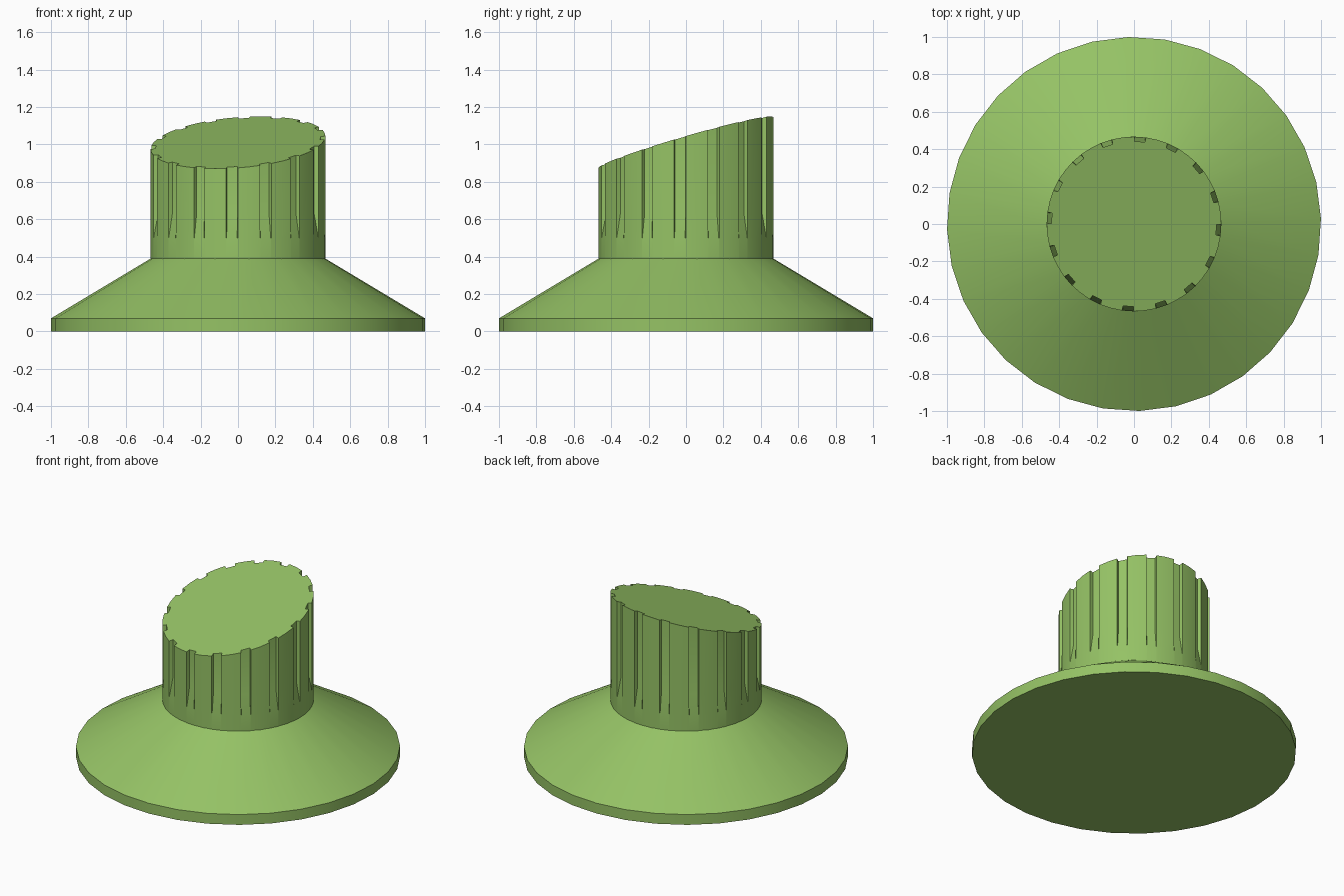
import bpy, bmesh
from math import sin, cos, radians

if "Cube" in bpy.data.objects:
    bpy.data.objects.remove(bpy.data.objects["Cube"])

R_NECK = 0.467
NOTCHES = 16
NOTCH_DEPTH = 0.025
PERIOD = 360 / NOTCHES


def polar(deg, r, z):
    a = radians(deg)
    return (r * cos(a), r * sin(a), z)


def loft(name, rings, cap_bottom, cap_top, mat):
    """Skin a stack of equal-length closed rings."""
    bm = bmesh.new()
    rows = [[bm.verts.new(p) for p in ring] for ring in rings]
    n = len(rows[0])
    for lo, hi in zip(rows, rows[1:]):
        for i in range(n):
            j = (i + 1) % n
            bm.faces.new((lo[i], lo[j], hi[j], hi[i]))
    if cap_bottom:
        bm.faces.new(rows[0][::-1])
    if cap_top:
        bm.faces.new(rows[-1])
    mesh = bpy.data.meshes.new(name)
    bm.to_mesh(mesh)
    bm.free()
    mesh.materials.append(mat)
    obj = bpy.data.objects.new(name, mesh)
    bpy.context.collection.objects.link(obj)
    bpy.ops.object.select_all(action='DESELECT')
    obj.select_set(True)
    bpy.context.view_layer.objects.active = obj
    bpy.ops.object.shade_smooth_by_angle(angle=radians(25))
    return obj


def neck_ring(depth, height):
    """Round section with evenly spaced notches; height(x, y) gives z."""
    pts = []
    for k in range(NOTCHES):
        a = -4 + k * PERIOD
        inner = R_NECK - depth
        for off, r in ((-3.9, R_NECK), (-3.5, inner), (3.5, inner),
                       (3.9, R_NECK), (PERIOD / 2, R_NECK)):
            x, y, _ = polar(a + off, r, 0)
            pts.append((x, y, height(x, y)))
    return pts


green = bpy.data.materials.new("green")
green.diffuse_color = (0.30, 0.54, 0.13, 1)
green.use_nodes = True
green.node_tree.nodes["Principled BSDF"].inputs["Base Color"].default_value = green.diffuse_color

# flared base: short rim, then a cone up to the neck
profile = [(1.0, 0.0), (1.0, 0.07), (R_NECK, 0.39)]
loft("flared_base",
     [[polar(1.7 + i * 11.25, r, z) for i in range(32)] for r, z in profile],
     True, False, green)

# notched neck with ramped notch ends and a slanted top
loft("notched_neck", [
    neck_ring(0, lambda x, y: 0.385),
    neck_ring(0, lambda x, y: 0.5),
    neck_ring(NOTCH_DEPTH, lambda x, y: 0.63),
    neck_ring(NOTCH_DEPTH, lambda x, y: 1.01 + 0.075 * x + 0.29 * y),
], False, True, green)
